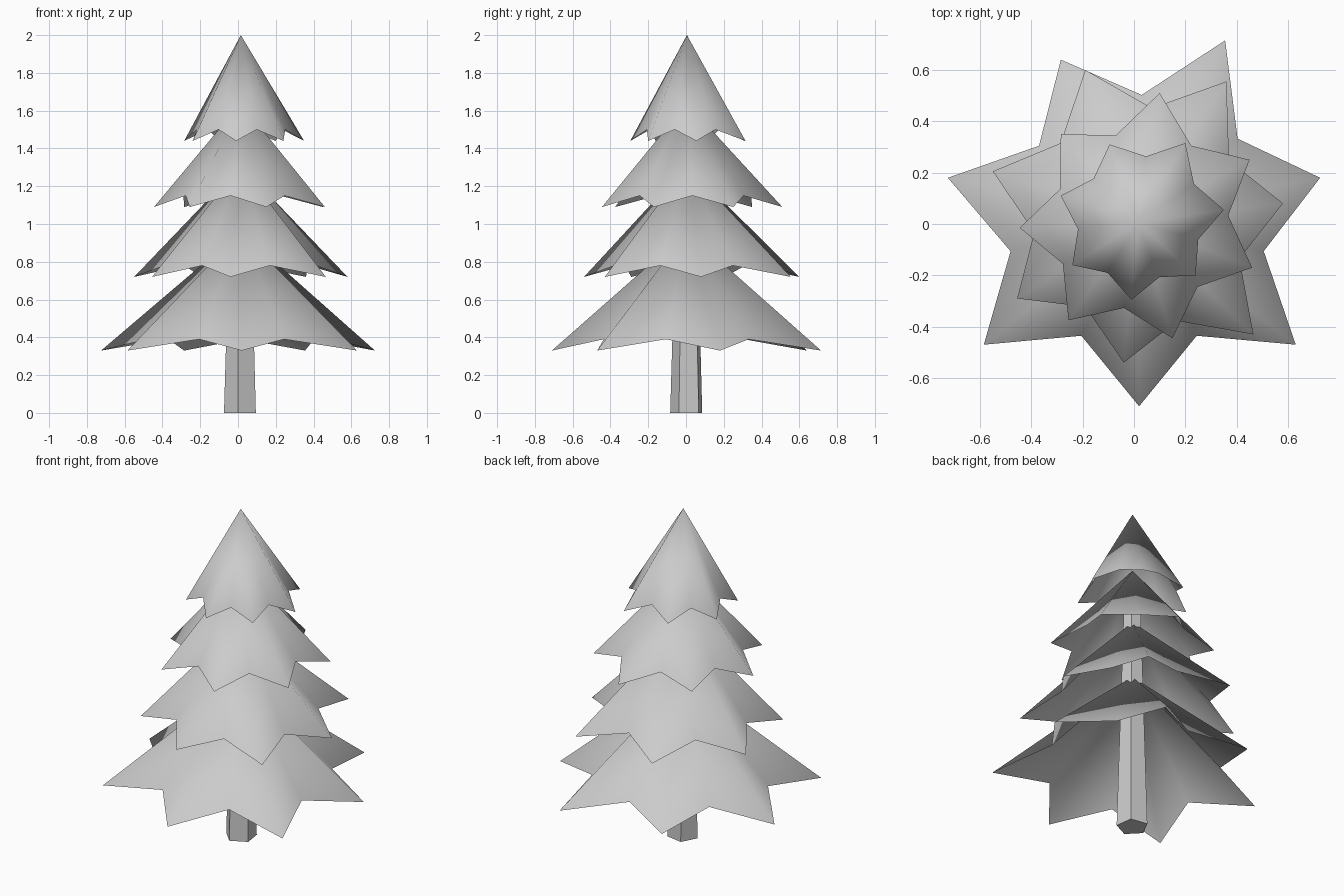
import bpy
import bmesh
import math

if "Cube" in bpy.data.objects:
    bpy.data.objects.remove(bpy.data.objects["Cube"])

grey = bpy.data.materials.new("pale_grey")
grey.diffuse_color = (0.6, 0.6, 0.6, 1.0)
grey.use_nodes = True
grey.node_tree.nodes["Principled BSDF"].inputs["Base Color"].default_value = grey.diffuse_color
CX, CY = 0.015, 0.005  # tree axis


def finish(name, bm, smooth):
    mesh = bpy.data.meshes.new(name)
    bm.to_mesh(mesh)
    bm.free()
    mesh.materials.append(grey)
    for p in mesh.polygons:
        p.use_smooth = smooth
    obj = bpy.data.objects.new(name, mesh)
    bpy.context.collection.objects.link(obj)
    return obj


def branch_tier(name, apex_z, tip_z, notch_z, notch, tips):
    """Open star-shaped cone: seven drooping tips with notches between them."""
    bm = bmesh.new()
    apex = bm.verts.new((CX, CY, apex_z))
    rim = []
    for i, (x, y) in enumerate(tips):
        nx, ny = tips[(i + 1) % len(tips)]
        rim.append(bm.verts.new((x, y, tip_z)))
        rim.append(bm.verts.new((CX + ((x + nx) / 2 - CX) * notch,
                                 CY + ((y + ny) / 2 - CY) * notch, notch_z)))
    for i, v in enumerate(rim):
        bm.faces.new((apex, v, rim[(i + 1) % len(rim)]))
    return finish(name, bm, True)


# Branch tiers, bottom to top, tips counter-clockwise from the front
branch_tier("bottom_branches", 0.96, 0.33, 0.39, 0.74,
            [(0.02, -0.71), (0.63, -0.47), (0.725, 0.18), (0.355, 0.715),
             (-0.285, 0.64), (-0.725, 0.18), (-0.585, -0.47)])
branch_tier("lower_middle_branches", 1.31, 0.72, 0.78, 0.78,
            [(-0.04, -0.54), (0.465, -0.43), (0.58, 0.08), (0.36, 0.555),
             (-0.19, 0.60), (-0.55, 0.205), (-0.455, -0.29)])
branch_tier("upper_middle_branches", 1.64, 1.09, 1.15, 0.80,
            [(0.15, -0.445), (0.46, -0.17), (0.45, 0.25), (0.10, 0.51),
             (-0.285, 0.35), (-0.445, -0.015), (-0.255, -0.375)])
branch_tier("top_branches", 2.0, 1.44, 1.50, 0.84,
            [(-0.01, -0.295), (0.24, -0.20), (0.35, 0.055), (0.20, 0.315),
             (-0.095, 0.31), (-0.285, 0.11), (-0.24, -0.16)])

# Tapered five-sided trunk
bm = bmesh.new()
rings = []
for z, r in ((0.0, 0.09), (1.36, 0.05)):
    rings.append([bm.verts.new((CX + r * math.cos(a), CY + r * math.sin(a), z))
                  for a in (math.radians(-100 + 72 * i) for i in range(5))])
low, high = rings
for i in range(5):
    j = (i + 1) % 5
    bm.faces.new((low[i], low[j], high[j], high[i]))
bm.faces.new(low[::-1])
bm.faces.new(high)
finish("trunk", bm, False)
